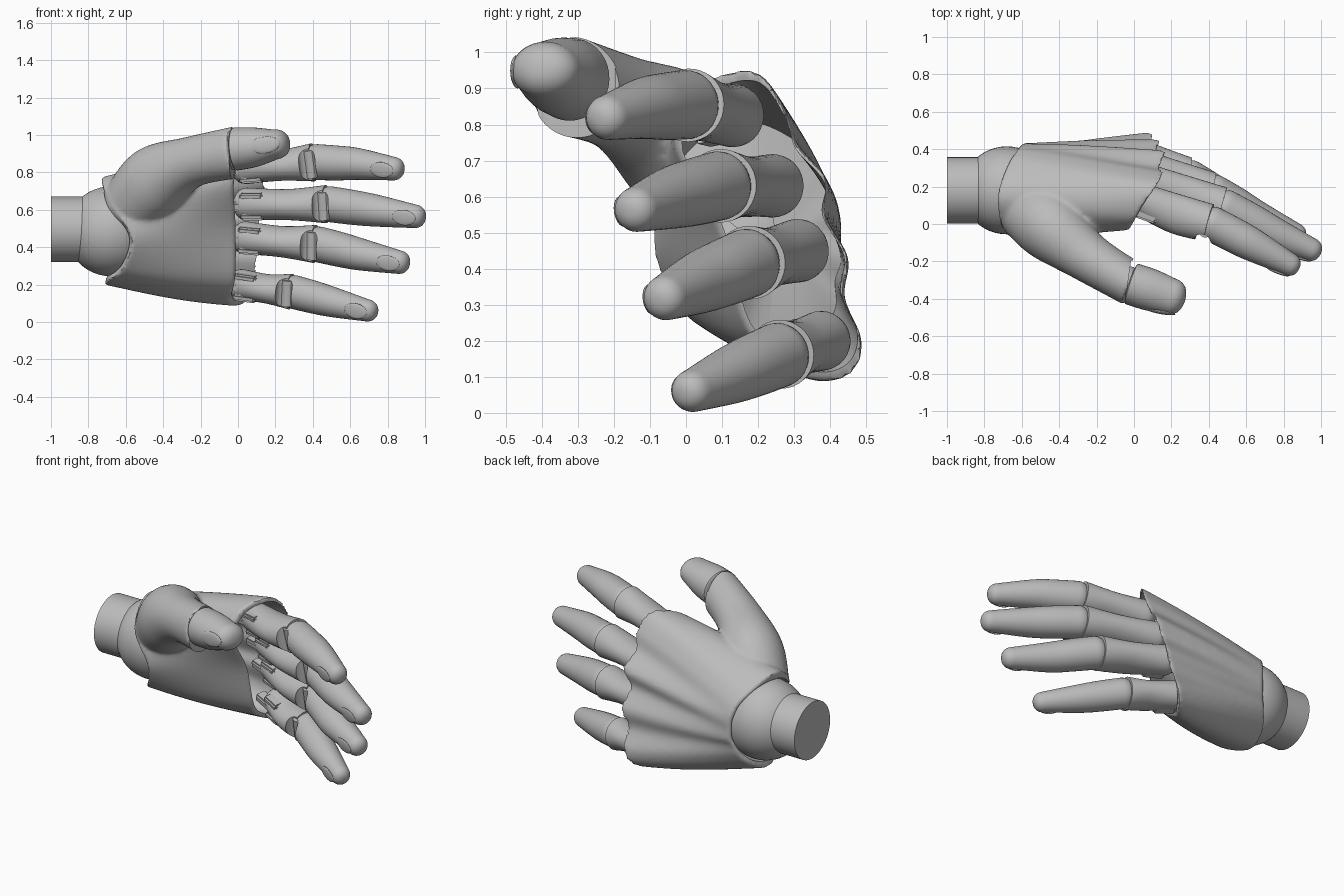
import bpy, bmesh, math
from mathutils import Vector, Matrix

if "Cube" in bpy.data.objects:
    bpy.data.objects.remove(bpy.data.objects["Cube"])

grey = bpy.data.materials.new("plain_grey")
grey.use_nodes = True
grey.diffuse_color = (0.5, 0.5, 0.5, 1)
grey.node_tree.nodes["Principled BSDF"].inputs["Base Color"].default_value = (0.5, 0.5, 0.5, 1)
parts = []


def finish(name, bm):
    bmesh.ops.recalc_face_normals(bm, faces=bm.faces)
    mesh = bpy.data.meshes.new(name)
    bm.to_mesh(mesh)
    bm.free()
    mesh.materials.append(grey)
    ob = bpy.data.objects.new(name, mesh)
    bpy.context.collection.objects.link(ob)
    parts.append(ob)
    return ob


def spline(knots, sub, closed=False):
    """Smooth curve through knots of any dimension."""
    k = [Vector(p) for p in knots]
    n = len(k)
    pick = (lambda i: k[i % n]) if closed else (lambda i: k[max(0, min(n - 1, i))])
    out = []
    for i in range(n if closed else n - 1):
        a, b, c, d = (pick(i + j) for j in (-1, 0, 1, 2))
        for s in range(sub):
            t = s / sub
            out.append((b * 2 + (c - a) * t + (a * 2 - b * 5 + c * 4 - d) * t ** 2
                        + (b * 3 - a - c * 3 + d) * t ** 3) * 0.5)
    return out if closed else out + [k[-1]]


def loft(name, rings):
    """Skin closed rings and cap both ends with fans."""
    bm = bmesh.new()
    vs = [[bm.verts.new(p) for p in r] for r in rings]
    n = len(vs[0])
    for a, b in zip(vs, vs[1:]):
        for i in range(n):
            bm.faces.new((a[i], a[(i + 1) % n], b[(i + 1) % n], b[i]))
    for r in (vs[0], vs[-1]):
        mid = bm.verts.new(sum((v.co for v in r), Vector()) / n)
        for i in range(n):
            bm.faces.new((r[i], r[(i + 1) % n], mid))
    return finish(name, bm)


def frame(tangent, lateral):
    t = tangent.normalized()
    side = (lateral - t * lateral.dot(t)).normalized()
    return t, side, t.cross(side)


def tube(name, knots, lateral, dome_start=0, dome_end=0, n=36):
    """Oval tube; knots hold x, y, z, half width, half thickness."""
    path = spline(knots, 6)
    pos = [Vector(p[:3]) for p in path]
    stations = []
    for i, p in enumerate(path):
        t = pos[min(i + 1, len(pos) - 1)] - pos[max(i - 1, 0)]
        stations.append((pos[i], frame(t, lateral), p[3], p[4]))

    def dome(st, length):
        c, f, a, b = st
        out = []
        for q in map(math.radians, (15, 30, 45, 60, 73, 82, 88)):
            k = math.cos(q) ** 0.8
            out.append((c + f[0] * length * math.sin(q), f, a * k, b * k))
        return out

    if dome_end:
        stations += dome(stations[-1], dome_end)
    if dome_start:
        stations = dome(stations[0], -dome_start)[::-1] + stations
    rings = []
    for c, f, a, b in stations:
        rings.append([c + f[1] * a * math.cos(q) + f[2] * b * math.sin(q)
                      for q in (2 * math.pi * i / n for i in range(n))])
    return loft(name, rings)


def basis(f, at):
    m = Matrix(f).transposed().to_4x4()
    m.translation = at
    return m


def ball(name, at, size, f=None):
    bm = bmesh.new()
    m = basis(f, at) if f else Matrix.Translation(at)
    bmesh.ops.create_uvsphere(bm, u_segments=48, v_segments=24, radius=1,
                              matrix=m @ Matrix.Diagonal((*size, 1)))
    return finish(name, bm)


def pad(name, start, end, lateral, back, depth, size):
    """Thin oval grip pad lying on the palm side of a tapering tip."""
    t, side, palmar = frame(end - start, lateral)
    ball(name, end - t * back + palmar * depth, size, frame(t - palmar * 0.13, side))


def block(name, at, size, f):
    bm = bmesh.new()
    bmesh.ops.create_cube(bm, size=1, matrix=basis(f, at) @ Matrix.Diagonal((*size, 1)))
    bmesh.ops.bevel(bm, geom=bm.edges[:], offset=0.01, segments=2, affect='EDGES')
    return finish(name, bm)


def pin(name, at, radius, length, axis):
    bm = bmesh.new()
    m = Matrix.Translation(at) @ axis.to_track_quat('Z', 'Y').to_matrix().to_4x4()
    bmesh.ops.create_cone(bm, cap_ends=True, segments=32, radius1=radius, radius2=radius,
                          depth=length, matrix=m)
    return finish(name, bm)


def apply(ob, kind, **settings):
    mod = ob.modifiers.new("step", kind)
    for key, value in settings.items():
        setattr(mod, key, value)
    bpy.context.view_layer.objects.active = ob
    bpy.ops.object.modifier_apply(modifier=mod.name)


def combine(ob, other, operation, keep=False):
    apply(ob, 'BOOLEAN', object=other, operation=operation, solver='EXACT')
    if not keep:
        parts.remove(other)
        bpy.data.objects.remove(other)


# Wrist stub and ball
UP = Vector((0, 0, 1))
joint = Vector((-0.68, 0.18, 0.485))
tube("wrist_stub", [(-1, 0.18, 0.495, 0.175, 0.177), (-0.8, 0.18, 0.495, 0.175, 0.177)], UP, n=64)
ball("wrist_ball", joint, (0.24, 0.235, 0.24))

# Palm shell: wrist rim point followed by knuckle rim point, around the section
rim = [(-.57, -.09, .45, -.02, .09, .51), (-.62, -.01, .28, -.02, .17, .23),
       (-.70, .10, .22, -.04, .31, .11), (-.71, .22, .2, .01, .4, .085),
       (-.68, .33, .25, .06, .47, .12), (-.64, .39, .32, .1, .49, .2),
       (-.62, .41, .38, .1, .44, .32), (-.6, .43, .42, .14, .45, .43),
       (-.6, .43, .48, .12, .385, .55), (-.6, .43, .53, .17, .39, .65),
       (-.61, .42, .58, .14, .305, .75), (-.63, .39, .64, .16, .27, .85),
       (-.67, .33, .7, .12, .2, .945), (-.72, .2, .77, .05, .1, .94),
       (-.73, .08, .75, .0, .01, .88), (-.68, -.06, .62, -.03, -.03, .74)]
lines = [(Vector(p[:3]), Vector(p[3:])) for p in spline(rim, 6, closed=True)]


def section(t, scale=1):
    ring = [a + (b - a) * t for a, b in lines]
    mid = sum(ring, Vector()) / len(ring)
    swell = scale + 0.045 * math.sin(math.pi * min(t, 1))
    return [Vector((p.x, *(mid.yz + (p.yz - mid.yz) * swell))) for p in ring]


palm = loft("palm_shell", [section(i / 14) for i in range(15)])
thumb_root = tube("thumb_root", [(-.57, .1, .6, .17, .18), (-.44, -.02, .755, .19, .185),
                                 (-.25, -.175, .855, .137, .135), (.0, -.327, .908, .14, .118)],
                  UP, dome_start=.08)
combine(palm, thumb_root, 'UNION')
apply(palm, 'REMESH', mode='VOXEL', voxel_size=0.012)
apply(palm, 'SMOOTH', factor=0.5, iterations=5)
combine(palm, loft("cavity", [section(0.3 + i * 0.085, 0.93) for i in range(11)]), 'DIFFERENCE')
combine(palm, ball("socket", joint, (0.25, 0.247, 0.25)), 'DIFFERENCE')
# clean slanted cut where the thumb hinges
combine(palm, block("thumb_cut", Vector((.015, -.335, .905)), (.1, .36, .29),
                    frame(Vector((1, -.14, 0)), UP)), 'DIFFERENCE')

# Thumb tip with its hinge and grip pad
ball("thumb_hinge", Vector((-.03, -.31, .915)), (.07, .085, .1))
tip_knots = [(-.012, -.32, .925, .115, .113), (.09, -.353, .935, .106, .112),
             (.2, -.388, .95, .08, .097)]
tube("thumb_tip", tip_knots, UP, dome_start=.012, dome_end=.075)
pad("thumb_pad", Vector(tip_knots[1][:3]), Vector(tip_knots[2][:3]), UP, .03, .094, (.08, .045, .013))

# Fingers: base, middle joint, bend, tip centre, size
fingers = {
    "index": ((.04, .13, .825), (.42, .0, .855), (.64, -.115, .845), (.83, -.215, .82), 1.0),
    "middle": ((.05, .24, .63), (.49, .09, .63), (.74, -.045, .595), (.945, -.135, .565), 1.0),
    "ring": ((.04, .31, .45), (.43, .17, .415), (.66, .035, .36), (.86, -.055, .32), 1.0),
    "little": ((.02, .375, .2), (.3, .255, .16), (.51, .125, .105), (.69, .02, .062), .94),
}
lateral = Vector((0, -.2, 1)).normalized()
for name, (base, knuckle, bend, tip, size) in fingers.items():
    base, knuckle, bend, tip = map(Vector, (base, knuckle, bend, tip))
    f = frame(knuckle - base, lateral)

    def knot(p, a, b):
        return (*p, a * size, b * size)

    lower = tube(name + "_lower", [knot(base, .088, .088),
                                   knot(base.lerp(knuckle, .5) + f[2] * .012, .082, .107),
                                   knot(knuckle - f[0] * .02, .102, .102)], lateral, dome_start=.07)
    upper = tube(name + "_upper", [knot(knuckle, .096, .094), knot(knuckle.lerp(bend, .5), .093, .094),
                                   knot(bend, .085, .088), knot(tip, .063, .062)],
                 lateral, dome_start=.07, dome_end=.058)
    # palm-side relief at the middle joint
    relief = pin("relief", knuckle + f[2] * .1 * size - f[0] * .02, .045, .4, f[1])
    combine(lower, relief, 'DIFFERENCE', keep=True)
    combine(upper, relief, 'DIFFERENCE')
    # hinge pieces
    pin(name + "_hinge", knuckle + f[2] * .035 - f[0] * .02, .035, .15 * size, f[1])
    block(name + "_link", base + f[2] * .05 - f[0] * .01, (.22, .05, .07), f)
    for s in (-1, 1):
        block(name + "_yoke", base + f[2] * .04 + f[1] * s * .055 + f[0] * .05, (.13, .036, .1), f)
    pad(name + "_pad", bend, tip, lateral, .035, .064 * size, (.065, .042, .01))

# Smooth shading with crisp rims
bpy.ops.object.select_all(action='DESELECT')
for ob in parts:
    ob.select_set(True)
bpy.context.view_layer.objects.active = palm
bpy.ops.object.shade_smooth_by_angle(angle=math.radians(38))
